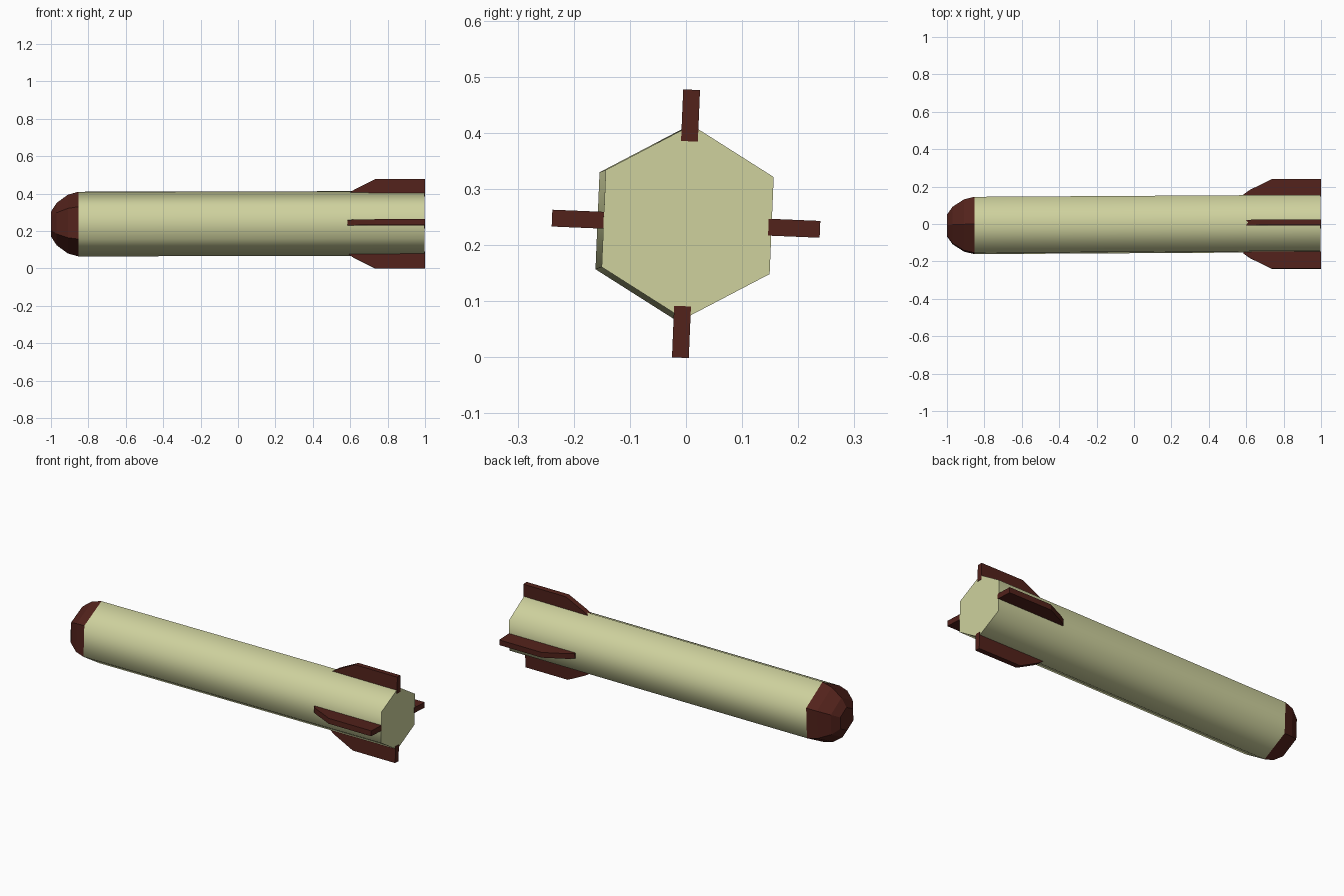
import bpy, bmesh
from math import sin, cos, radians, pi
from mathutils import Matrix

if "Cube" in bpy.data.objects:
    bpy.data.objects.remove(bpy.data.objects["Cube"])

ROLL = radians(2.4)      # slight roll of the whole rocket about its length
CZ = 0.238


def material(name, rgb):
    m = bpy.data.materials.new(name)
    m.diffuse_color = (*rgb, 1)
    m.use_nodes = True
    m.node_tree.nodes["Principled BSDF"].inputs["Base Color"].default_value = m.diffuse_color
    return m


CREAM = material("cream_paint", (0.62, 0.64, 0.34))
MAROON = material("maroon_paint", (0.085, 0.016, 0.011))


def finish(name, bm, mat):
    bmesh.ops.recalc_face_normals(bm, faces=bm.faces)
    me = bpy.data.meshes.new(name)
    bm.to_mesh(me)
    bm.free()
    ob = bpy.data.objects.new(name, me)
    ob.data.materials.append(mat)
    bpy.context.collection.objects.link(ob)
    return ob


def hex_loft(name, stations, mat, smooth=False):
    """Six-sided tube along x through (x, radius) stations, closed at both ends."""
    bm = bmesh.new()
    rings = []
    for x, r in stations:
        t = (max(x, -0.853) + 0.853) / 1.853      # tube is very slightly skewed
        cy, cz = -0.008 + 0.011 * t, 0.237 + 0.004 * t
        rings.append([bm.verts.new((x, cy + r * sin(ROLL + i * pi / 3),
                                    cz + r * cos(ROLL + i * pi / 3))) for i in range(6)])
    for a, b in zip(rings, rings[1:]):
        for i in range(6):
            j = (i + 1) % 6
            bm.faces.new((a[i], a[j], b[j], b[i])).smooth = smooth
    bm.faces.new(rings[0])
    bm.faces.new(rings[-1])
    return finish(name, bm, mat)


# Body tube (smooth sides, flat end) and faceted nose
hex_loft("body", [(-0.853, 0.173), (0.998, 0.173)], CREAM, smooth=True)
hex_loft("nose", [(-1.0, 0.066), (-0.97, 0.113), (-0.91, 0.157), (-0.853, 0.173)], MAROON)

# Four tail fins: side profile as (x, distance from axis), extruded across
PROFILE = [(0.585, 0.147), (0.585, 0.158), (0.62, 0.182), (0.735, 0.239), (1.0, 0.239), (1.0, 0.147)]
for k, side in enumerate(("top", "right", "bottom", "left")):
    bm = bmesh.new()
    face = bm.faces.new([bm.verts.new((x, -0.015, r)) for x, r in PROFILE])
    ext = bmesh.ops.extrude_face_region(bm, geom=[face])
    bmesh.ops.translate(bm, vec=(0, 0.03, 0),
                        verts=[v for v in ext["geom"] if isinstance(v, bmesh.types.BMVert)])
    bm.transform(Matrix.Translation((0, 0, CZ)) @ Matrix.Rotation(-ROLL - k * pi / 2, 4, "X"))
    finish(side + "_fin", bm, MAROON)
